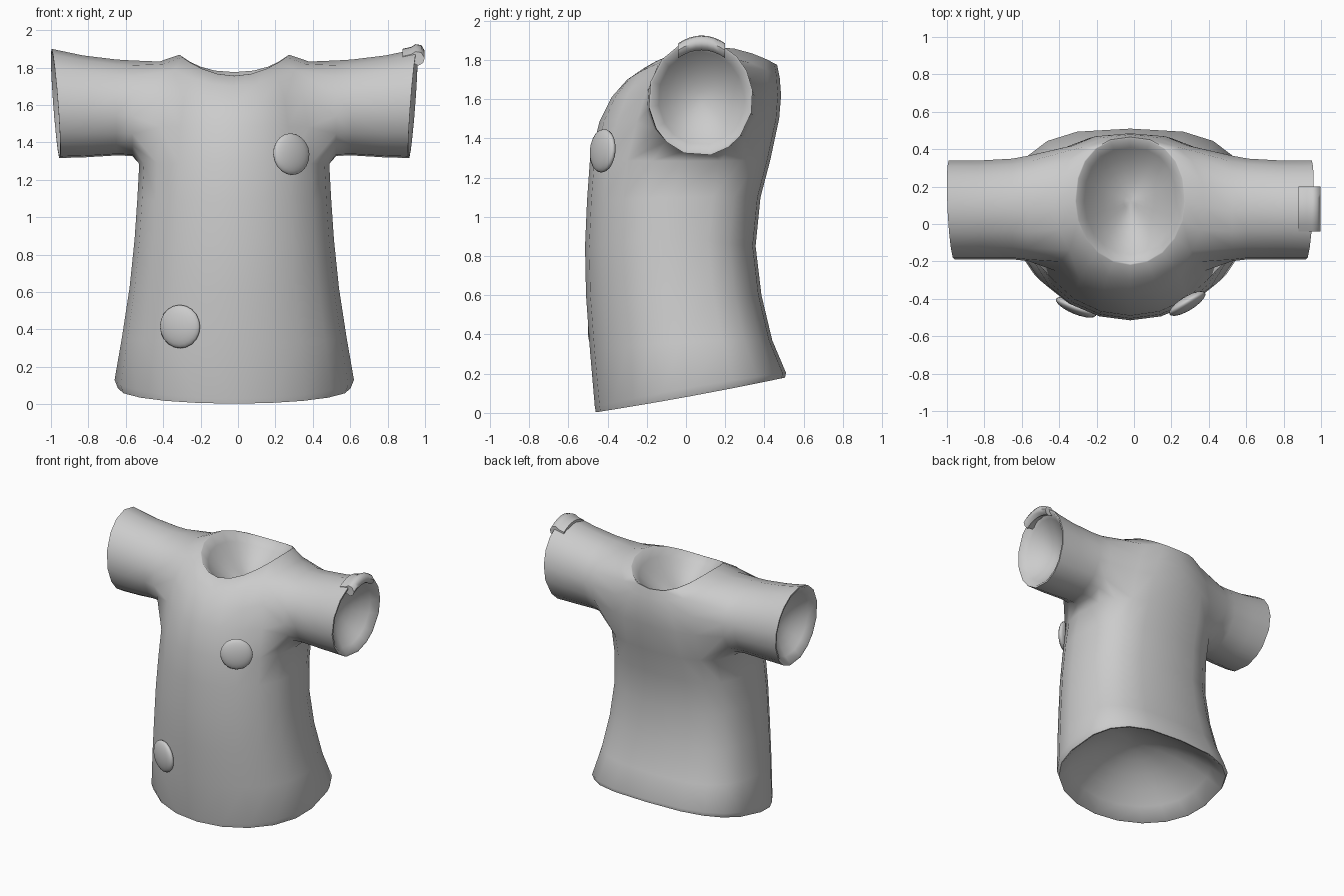
import bpy, bmesh, math
from mathutils import Vector

if "Cube" in bpy.data.objects:
    bpy.data.objects.remove(bpy.data.objects["Cube"])

CX = -0.02  # symmetry plane of the garment
mat = bpy.data.materials.new("plain_grey")
mat.diffuse_color = (0.6, 0.6, 0.6, 1)
mat.use_nodes = True
mat.node_tree.nodes["Principled BSDF"].inputs["Base Color"].default_value = mat.diffuse_color


def new_object(name, bm):
    mesh = bpy.data.meshes.new(name)
    bmesh.ops.recalc_face_normals(bm, faces=bm.faces)
    bm.to_mesh(mesh)
    bm.free()
    mesh.materials.append(mat)
    ob = bpy.data.objects.new(name, mesh)
    bpy.context.collection.objects.link(ob)
    return ob


def smooth(ob, angle):
    bpy.ops.object.select_all(action='DESELECT')
    ob.select_set(True)
    bpy.context.view_layer.objects.active = ob
    bpy.ops.object.shade_smooth_by_angle(angle=math.radians(angle))


def skin(bm, a, b, closed=True):
    n = len(a)
    for i in range(n if closed else n - 1):
        j = (i + 1) % n
        bm.faces.new((a[i], a[j], b[j], b[i]))


def dish(bm, ring, centre, inward, rim, closed=True):
    """Thin rim, then a bowl-shaped hollow running inward from an opening."""
    centre, inward = Vector(centre), Vector(inward)
    prev, start = ring, [v.co.copy() for v in ring]
    for t in (1, .85, .68, .5, .3, .12):
        nxt = [bm.verts.new(centre + (co - centre) * rim * t + inward * (1 - t * t))
               for co in start]
        skin(bm, prev, nxt, closed)
        prev = nxt
    tip = bm.verts.new(centre + inward)
    n = len(prev)
    for i in range(n if closed else n - 1):
        bm.faces.new((prev[i], prev[(i + 1) % n], tip))


# Torso rings: front y, front z, back y, back z, half width, side z
torso = [(-.46, .003, .505, .18, .622, .085), (-.465, .03, .51, .205, .64, .13),
         (-.49, .32, .44, .37, .60, .36),
         (-.51, .60, .385, .60, .56, .62), (-.515, .85, .355, .85, .533, .88),
         (-.505, 1.08, .38, 1.1, .518, 1.1), (-.49, 1.29, .43, 1.29, .508, 1.285),
         (-.44, 1.49, .475, 1.5, .49, 1.48), (-.38, 1.61, .485, 1.62, .46, 1.66),
         (-.30, 1.70, .478, 1.71, .40, 1.832), (-.22, 1.755, .465, 1.775, .295, 1.868)]
LOW, TOP, C0, C1 = 6, 9, -2, 3  # rows and columns around the armhole
bm = bmesh.new()
grid = []
for k, (fy, fz, by, bz, w, sz) in enumerate(torso):
    row = {}
    back = 2 / (2.9 if k < 8 else 2.6 if k == 8 else 2.3)  # squarer back
    for i in range(-5, 6):
        a = math.pi * i / 10
        s, c = math.sin(a), max(0, math.cos(a))
        if i > 0:
            s, c = s ** back, c ** back
        z = sz + (bz - fz) / 2 * s + ((fz + bz) / 2 - sz) * s * s
        row[i] = bm.verts.new((w * c if abs(i) < 5 else 0,
                               (fy + by) / 2 + (by - fy) / 2 * s, z))
    grid.append(row)
for r in range(len(grid) - 1):
    for i in range(-5, 5):
        if not (LOW <= r < TOP and C0 <= i < C1):
            bm.faces.new((grid[r][i], grid[r][i + 1], grid[r + 1][i + 1], grid[r + 1][i]))

# Armhole border, walked once around
hole = [grid[LOW][i] for i in range(C0, C1 + 1)]
hole += [grid[r][C1] for r in range(LOW + 1, TOP)]
hole += [grid[TOP][i] for i in range(C1, C0 - 1, -1)]
hole += [grid[r][C0] for r in range(TOP - 1, LOW, -1)]
n = len(hole)
angles = []
for v in hole:
    a = math.atan2(v.co.z - 1.56, v.co.y - .075)
    while angles and a < angles[-1]:
        a += 2 * math.pi
    angles.append(a)
shift = sum(a - 2 * math.pi * k / n for k, a in enumerate(angles)) / n
angles = [.4 * a + .6 * (shift + 2 * math.pi * k / n) for k, a in enumerate(angles)]

# Sleeve rings: distance out, centre y, centre z, y radius, z radius, slant
sleeve = [(.545, .083, 1.58, .285, .258, 0), (.63, .08, 1.584, .272, .259, 0),
          (.80, .075, 1.59, .267, .275, .01), (.955, .075, 1.605, .267, .295, .022)]
prev = hole
for x, cy, cz, ry, rz, slant in sleeve:
    ring = []
    for a in angles:
        s, c = math.sin(a), math.cos(a)
        ring.append(bm.verts.new((x + slant * (s + .6 * c), cy + ry * c, cz + rz * s)))
    skin(bm, prev, ring)
    prev = ring

# Hollows in the cuff, neck and hem openings
dish(bm, prev, (.955, .075, 1.605), (-.16, 0, 0), .955)
dish(bm, [grid[-1][i] for i in range(-5, 6)], (0, .12, 1.80), (0, 0, -.2), .98, False)
dish(bm, [grid[0][i] for i in range(-5, 6)], (0, .02, .09), (0, -.05, .3), .985, False)
bmesh.ops.delete(bm, geom=[v for v in bm.verts if not v.link_faces], context='VERTS')

# Mirror to the other side
bmesh.ops.mirror(bm, geom=bm.verts[:] + bm.edges[:] + bm.faces[:],
                 axis='X', merge_dist=.0005)
bmesh.ops.remove_doubles(bm, verts=bm.verts, dist=.0005)
shirt = new_object("shirt_body", bm)
shirt.location.x = CX
smooth(shirt, 62)

# Flattened round buttons on the front
for name, loc, out, r in (("chest_button", (.285, -.425, 1.337), (.52, -.85, .08), .112),
                          ("hem_button", (-.31, -.445, .415), (-.38, -.92, -.03), .116)):
    bm = bmesh.new()
    bmesh.ops.create_uvsphere(bm, u_segments=20, v_segments=10, radius=1)
    ob = new_object(name, bm)
    ob.location = loc
    ob.scale = (r, r, .037)
    ob.rotation_euler = Vector(out).to_track_quat('Z', 'Y').to_euler()
    smooth(ob, 60)

# Curved clip hooked over the top of one cuff
section = [(.88, 1.86), (.88, 1.90), (.925, 1.91), (.95, 1.925), (.98, 1.92),
           (.998, 1.89), (.99, 1.865), (.965, 1.85), (.945, 1.86)]
bm = bmesh.new()
rings = []
for i in range(9):
    t = i / 4 - 1
    rings.append([bm.verts.new((x, .08 + .12 * t, z - .04 * t * t)) for x, z in section])
for a, b in zip(rings, rings[1:]):
    skin(bm, a, b)
bm.faces.new(rings[0])
bm.faces.new(rings[-1])
smooth(new_object("cuff_clip", bm), 50)
